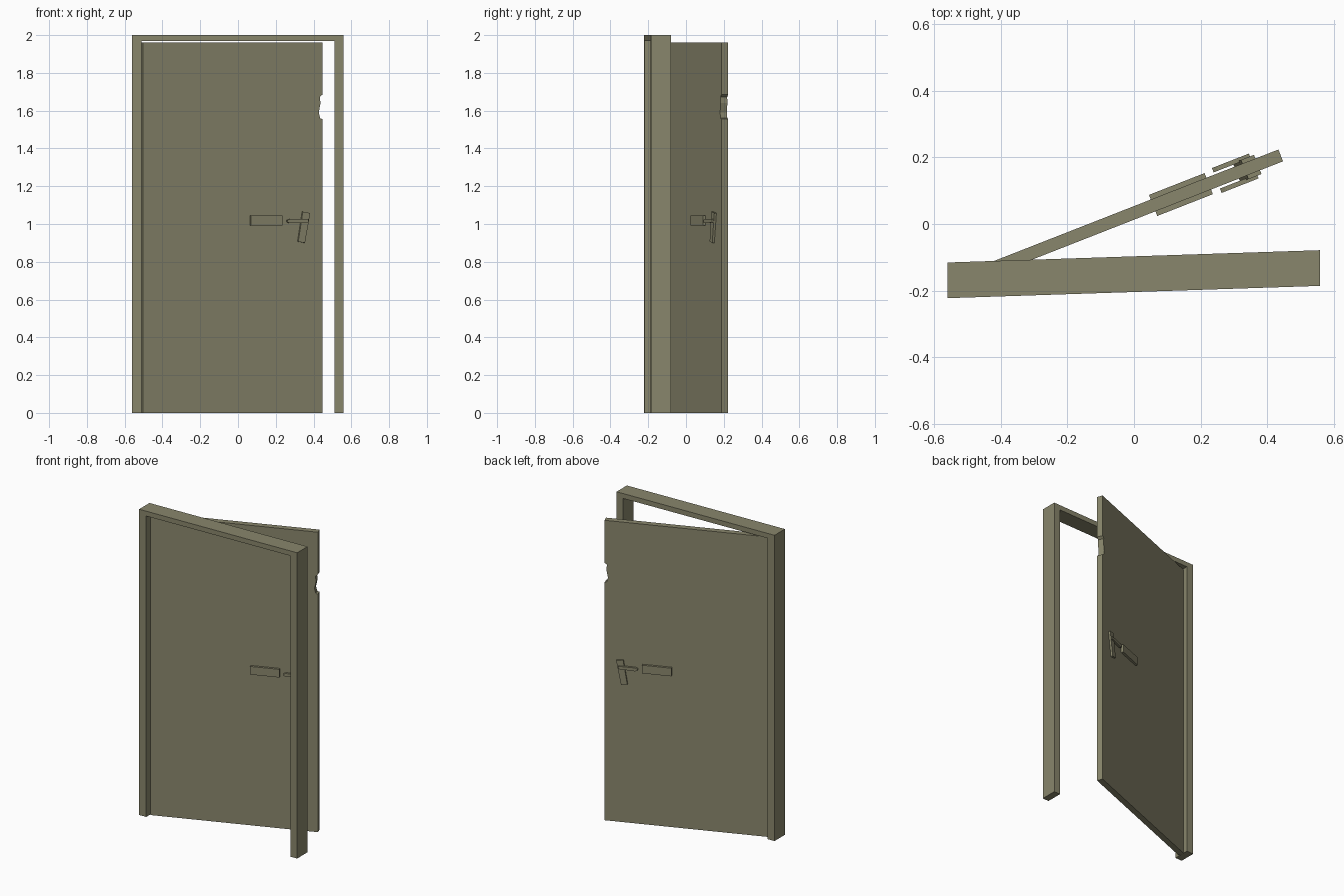
import bpy, bmesh, math
from mathutils import Matrix, Vector

if "Cube" in bpy.data.objects:
    bpy.data.objects.remove(bpy.data.objects["Cube"])

olive = bpy.data.materials.new("olive_paint")
olive.diffuse_color = (0.25, 0.24, 0.15, 1)
olive.use_nodes = True
olive.node_tree.nodes["Principled BSDF"].inputs["Base Color"].default_value = olive.diffuse_color


def extrude_profile(name, pts, y0, y1):
    """Extrude an (x, z) outline from y0 to y1."""
    bm = bmesh.new()
    face = bm.faces.new([bm.verts.new((x, y0, z)) for x, z in pts])
    new = bmesh.ops.extrude_face_region(bm, geom=[face])["geom"]
    bmesh.ops.translate(bm, vec=(0, y1 - y0, 0),
                        verts=[v for v in new if isinstance(v, bmesh.types.BMVert)])
    bmesh.ops.recalc_face_normals(bm, faces=bm.faces)
    mesh = bpy.data.meshes.new(name)
    bm.to_mesh(mesh)
    bm.free()
    mesh.materials.append(olive)
    obj = bpy.data.objects.new(name, mesh)
    bpy.context.collection.objects.link(obj)
    return obj


def rect(x0, x1, z0, z1):
    return [(x0, z0), (x1, z0), (x1, z1), (x0, z1)]


# Door frame: an upside-down U, slightly skewed in plan
frame = extrude_profile("door_frame", [
    (-0.56, 0), (-0.56, 2), (0.558, 2), (0.558, 0),
    (0.512, 0), (0.512, 1.968), (-0.51, 1.968), (-0.51, 0)], -0.204, -0.097)
for v in frame.data.vertices:
    v.co.y += 0.033 * v.co.x

# Leaf space: x = 0 is the free edge, y = 0 the front face
T = 0.038
swing = Matrix.Translation((0.447, 0.188, 0)) @ Matrix.Rotation(math.radians(21.4), 4, "Z")

# Door leaf with a chipped notch in its free edge
leaf = extrude_profile("door_leaf", [
    (-1.02, 0), (0, 0), (0, 1.555), (-0.013, 1.56), (-0.021, 1.59),
    (-0.011, 1.64), (-0.015, 1.672), (0, 1.685), (0, 1.962), (-1.02, 1.962)], 0, T)
parts = [leaf]

# Slim plates and lever bars on both faces
for side, sign, face in (("front", -1, 0), ("back", 1, T)):
    parts.append(extrude_profile("plate_" + side, rect(-0.411, -0.232, 0.993, 1.046),
                                 face, face + sign * 0.015))
    parts.append(extrude_profile("lever_" + side, [
        (-0.206, 1.01), (-0.192, 1.004), (-0.087, 1.008), (-0.087, 1.026),
        (-0.192, 1.026), (-0.206, 1.02)], face + sign * 0.007, face + sign * 0.021))

# Tilted handle mount passing through the leaf
parts.append(extrude_profile("tilted_handle", [
    (-0.142, 0.907), (-0.104, 0.9), (-0.074, 1.058), (-0.116, 1.065)], -0.012, T + 0.012))

for p in parts:
    p.data.transform(swing)
